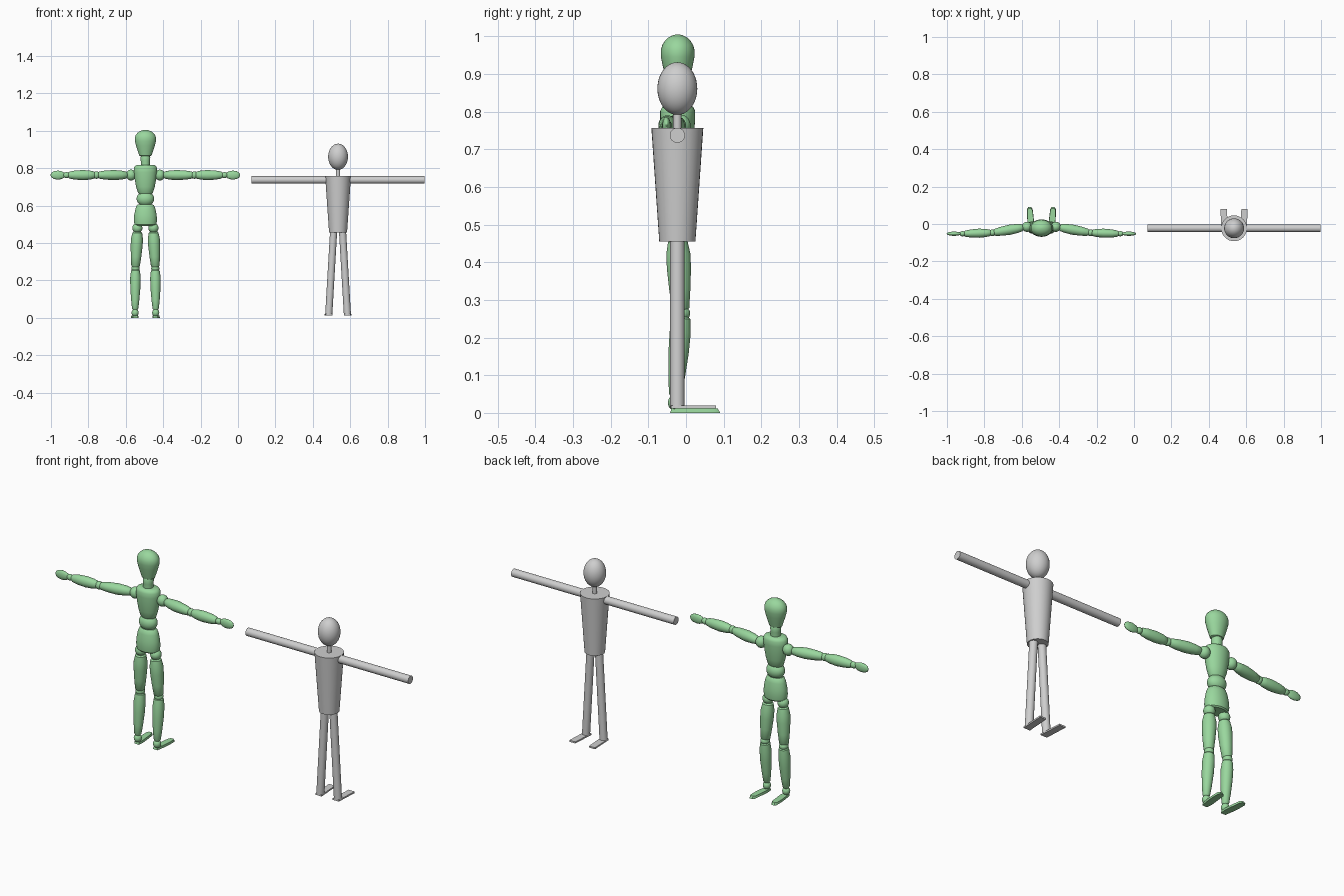
import bpy, bmesh, math
from mathutils import Vector, Matrix

if "Cube" in bpy.data.objects:
    bpy.data.objects.remove(bpy.data.objects["Cube"])


def material(name, color):
    m = bpy.data.materials.new(name)
    m.diffuse_color = (*color, 1)
    m.use_nodes = True
    m.node_tree.nodes["Principled BSDF"].inputs["Base Color"].default_value = m.diffuse_color
    return m


GREEN = material("soft green", (0.32, 0.68, 0.34))
GRAY = material("light gray", (0.62, 0.62, 0.62))
N = 32


def finish(name, bm, mat):
    bmesh.ops.recalc_face_normals(bm, faces=bm.faces)
    me = bpy.data.meshes.new(name)
    bm.to_mesh(me)
    bm.free()
    me.materials.append(mat)
    ob = bpy.data.objects.new(name, me)
    bpy.context.collection.objects.link(ob)
    bpy.ops.object.select_all(action='DESELECT')
    ob.select_set(True)
    bpy.context.view_layer.objects.active = ob
    bpy.ops.object.shade_smooth_by_angle(angle=math.radians(35))
    return ob


def turned(name, a, b, profile, mat, flat=1.0):
    """Turned part from a to b; profile is (fraction along, radius); flat scales depth."""
    a, b = Vector(a), Vector(b)
    axis = b - a
    w = axis.normalized()
    v = Vector((0, 1, 0))
    v = (v - w * v.dot(w)).normalized()
    u = v.cross(w)
    bm = bmesh.new()
    rings = []
    for t, r in profile:
        c = a + axis * t
        rings.append([bm.verts.new(c + u * r * math.cos(k * math.tau / N)
                                   + v * r * flat * math.sin(k * math.tau / N)) for k in range(N)])
    for p, q in zip(rings, rings[1:]):
        for k in range(N):
            bm.faces.new((p[k], p[(k + 1) % N], q[(k + 1) % N], q[k]))
    bm.faces.new(rings[0])
    bm.faces.new(rings[-1])
    return finish(name, bm, mat)


def ball(name, c, size, mat):
    bm = bmesh.new()
    bmesh.ops.create_uvsphere(bm, u_segments=N, v_segments=20, radius=1)
    bm.transform(Matrix.Translation(c) @ Matrix.Diagonal((*size, 1)))
    return finish(name, bm, mat)


def foot(name, outline, z0, z1, mat, top=1.0):
    """Flat sole from an outline; top scales the upper face."""
    bm = bmesh.new()
    cx = sum(p[0] for p in outline) / len(outline)
    lo = [bm.verts.new((x, y, z0)) for x, y in outline]
    hi = [bm.verts.new((cx + (x - cx) * top, y * top, z1)) for x, y in outline]
    bm.faces.new(lo)
    bm.faces.new(hi)
    n = len(lo)
    for i in range(n):
        bm.faces.new((lo[i], lo[(i + 1) % n], hi[(i + 1) % n], hi[i]))
    return finish(name, bm, mat)


def rod(name, a, b, r0, r1, mat):
    return turned(name, a, b, [(0, r0), (1, r1)], mat)


# ---- gray simple figure ----
X, Y = 0.535, -0.023
ball("plain_head", (X, Y, 0.861), (0.053, 0.053, 0.07), GRAY)
rod("plain_neck", (X, Y, 0.75), (X, Y, 0.80), 0.011, 0.011, GRAY)
rod("plain_torso", (X, Y, 0.455), (X, Y, 0.757), 0.048, 0.069, GRAY)
for s, side in ((-1, "left"), (1, "right")):
    rod("plain_arm_" + side, (X + s * 0.03, Y, 0.737), (X + s * 0.463, Y, 0.737), 0.02, 0.02, GRAY)
    rod("plain_leg_" + side, (X + s * 0.024, Y, 0.46), (X + s * 0.05, Y, 0.015), 0.019, 0.019, GRAY)
    foot("plain_foot_" + side, [(X + s * x, y) for x, y in
         ((0.031, -0.04), (0.067, -0.04), (0.073, 0.08), (0.039, 0.08))], 0.011, 0.019, GRAY)

# ---- green jointed mannequin ----
X, Y = -0.495, -0.022
turned("head", (X, Y, 0.863), (X, Y, 1.005),
       [(0, .024), (.03, .033), (.2, .041), (.4, .050), (.58, .0565), (.7, .057), (.8, .052),
        (.88, .043), (.94, .032), (.98, .018), (1, .004)], GREEN, 0.79)
turned("neck", (X, Y, 0.81), (X, Y, 0.868),
       [(0, .024), (.3, .024), (.5, .025), (.8, .026), (1, .022)], GREEN)
turned("chest", (X, Y, 0.662), (X, Y, 0.817),
       [(0, .034), (.04, .040), (.25, .050), (.5, .057), (.75, .062), (.9, .062), (.97, .055), (1, .044)],
       GREEN, 0.75)
ball("waist", (X, Y, 0.636), (0.047, 0.037, 0.040), GREEN)
turned("pelvis", (X, Y, 0.492), (X, Y, 0.607),
       [(0, .050), (.05, .058), (.25, .062), (.5, .060), (.8, .053), (.95, .046), (1, .038)], GREEN, 0.72)

# limb profiles
UPPER = [(0, .013), (.04, .019), (.2, .024), (.45, .027), (.75, .024), (.95, .019), (1, .014)]
THIGH = [(0, .020), (.03, .026), (.2, .032), (.4, .032), (.7, .028), (.96, .023), (1, .017)]
SHIN = [(0, .018), (.03, .024), (.2, .028), (.45, .027), (.75, .022), (.96, .017), (1, .012)]
for s, side in ((-1, "left"), (1, "right")):
    def P(x, y, z):
        return (X + s * x, y, z)
    # arm
    ball("shoulder_" + side, P(.077, -.015, .763), (.027, .027, .029), GREEN)
    turned("upper_arm_" + side, P(.097, -.018, .763), P(.255, -.046, .763), UPPER, GREEN)
    ball("elbow_" + side, P(.262, -.047, .763), (.018, .018, .020), GREEN)
    turned("forearm_" + side, P(.268, -.047, .763), P(.412, -.052, .763), UPPER, GREEN, 0.9)
    ball("wrist_" + side, P(.422, -.052, .763), (.018, .014, .016), GREEN)
    turned("hand_" + side, P(.430, -.052, .763), P(.507, -.052, .763),
           [(0, .010), (.1, .016), (.3, .022), (.5, .024), (.75, .021), (.92, .014), (1, .003)], GREEN, 0.48)
    # leg
    ball("hip_" + side, P(.043, -.022, .480), (.027, .027, .027), GREEN)
    turned("thigh_" + side, P(.043, -.022, .460), P(.053, -.014, .270), THIGH, GREEN)
    ball("knee_" + side, P(.053, -.012, .264), (.022, .023, .020), GREEN)
    turned("shin_" + side, P(.053, -.012, .257), P(.055, -.029, .042), SHIN, GREEN)
    ball("ankle_" + side, P(.055, -.029, .027), (.019, .019, .021), GREEN)
    foot("foot_" + side, [P(x, y, 0)[:2] for x, y in
         ((.040, -.042), (.066, -.042), (.073, 0), (.077, .04), (.077, .08), (.070, .091),
          (.055, .091), (.047, .08), (.041, .03), (.037, -.01))], 0.0, 0.012, GREEN, 0.92)
